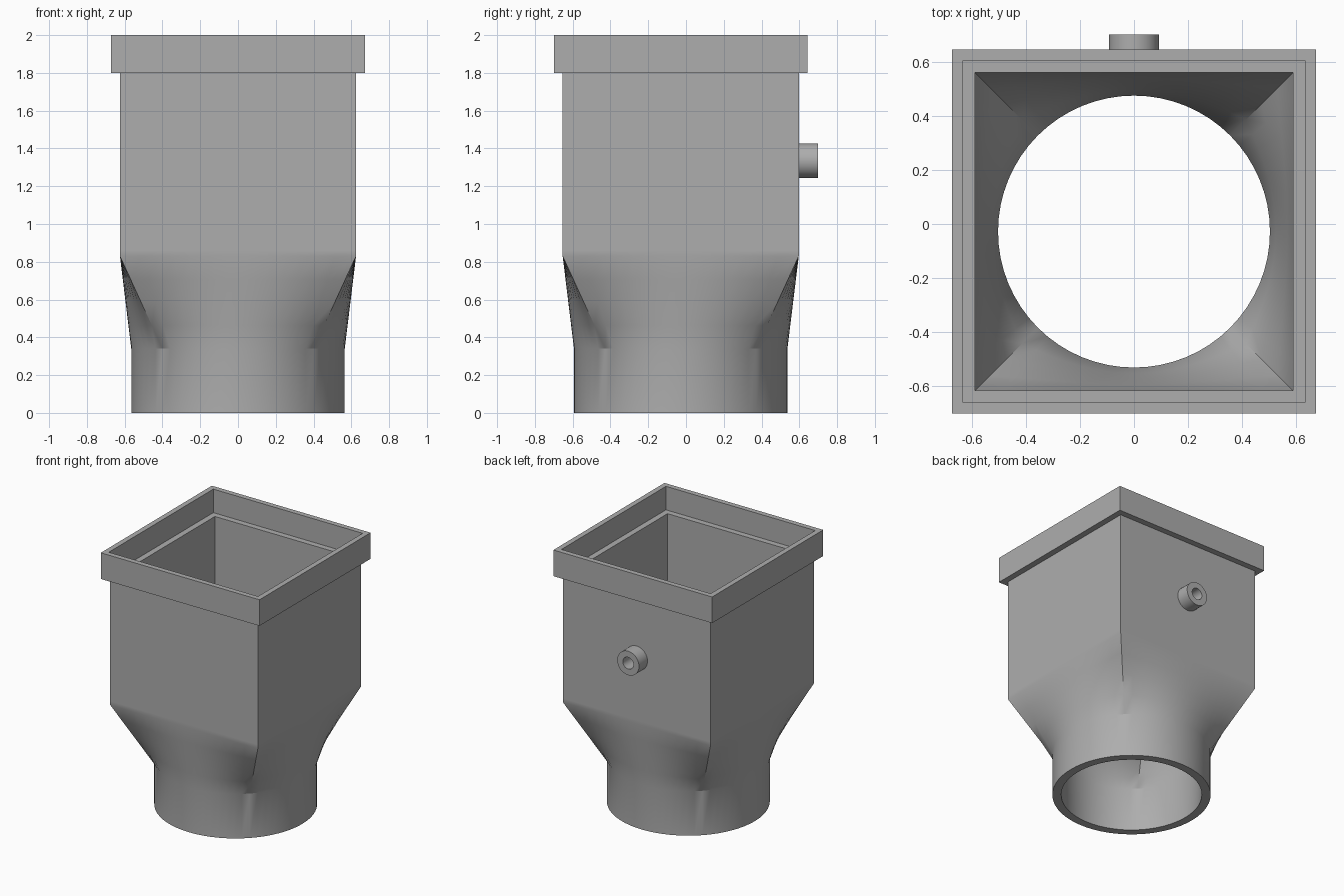
import bpy, bmesh, math

if "Cube" in bpy.data.objects:
    bpy.data.objects.remove(bpy.data.objects["Cube"], do_unlink=True)

N = 64            # segments around, a multiple of 8 so corners get a vertex
CY = -0.028       # centre of the body in y

grey = bpy.data.materials.new("grey_plastic")
grey.use_nodes = True
colour = (0.42, 0.42, 0.42, 1)
grey.diffuse_color = colour
grey.node_tree.nodes["Principled BSDF"].inputs["Base Color"].default_value = colour


def ring_points(squareness, size, z):
    """Circle radius or square half width, blended by angle."""
    pts = []
    for i in range(N):
        a = 2 * math.pi * i / N
        c, s = math.cos(a), math.sin(a)
        r = size if not squareness else size / max(abs(c), abs(s))
        pts.append((r * c, r * s + CY, z))
    return pts


def closed_loft(name, rings):
    """Skin a closed chain of rings into one hollow solid."""
    bm = bmesh.new()
    loops = [[bm.verts.new(p) for p in ring] for ring in rings]
    for k, low in enumerate(loops):
        high = loops[(k + 1) % len(loops)]
        for i in range(N):
            j = (i + 1) % N
            bm.faces.new((low[i], low[j], high[j], high[i]))
    bmesh.ops.recalc_face_normals(bm, faces=bm.faces)
    mesh = bpy.data.meshes.new(name)
    bm.to_mesh(mesh)
    bm.free()
    obj = bpy.data.objects.new(name, mesh)
    bpy.context.collection.objects.link(obj)
    mesh.materials.append(grey)
    return obj


def blend(a, b, steps):
    """Rings strictly between two rings, along straight rulings."""
    return [[tuple(p + (q - p) * k / steps for p, q in zip(u, v))
             for u, v in zip(a, b)] for k in range(1, steps)]


def transition(radius, half):
    """Round pipe rising into a square box."""
    low, high = ring_points(False, radius, 0.34), ring_points(True, half, 0.83)
    return [ring_points(False, radius, 0), low, *blend(low, high, 4), high,
            ring_points(True, half, 0.86)]


def smooth(obj):
    bpy.ops.object.select_all(action='DESELECT')
    obj.select_set(True)
    bpy.context.view_layer.objects.active = obj
    bpy.ops.object.shade_smooth_by_angle(angle=math.radians(30))


# Hopper body: outer skin, square socket rim, ledge and inner skin
rim = [(0.625, 1.8), (0.672, 1.8), (0.672, 2.0), (0.632, 2.0),
       (0.632, 1.82), (0.587, 1.82)]
body = closed_loft("hopper_body",
                   transition(0.565, 0.625)
                   + [ring_points(True, h, z) for h, z in rim]
                   + transition(0.502, 0.587)[::-1])

# Drain hole through the back wall
bpy.ops.mesh.primitive_cylinder_add(vertices=32, radius=0.045, depth=0.2,
                                    location=(0, 0.58, 1.335),
                                    rotation=(math.pi / 2, 0, 0))
cutter = bpy.context.object
cutter.name = "drain_cutter"
cutter.hide_render = True
cutter.data.materials.append(grey)
cut = body.modifiers.new("drain_hole", 'BOOLEAN')
cut.operation = 'DIFFERENCE'
cut.solver = 'EXACT'
cut.object = cutter
bpy.context.view_layer.objects.active = body
bpy.ops.object.modifier_apply(modifier=cut.name)
bpy.data.objects.remove(cutter, do_unlink=True)
smooth(body)

# Drain spout: short tube standing out from the back wall
spout = closed_loft("drain_spout", [
    [(x, z + 1.335 - CY, 0) for x, z, _ in ring_points(False, r, 0)]
    for r in (0.045, 0.092, 0.092, 0.045)])
for k, v in enumerate(spout.data.vertices):
    x, z, _ = v.co
    v.co = (x, 0.59 if k // N in (0, 1) else 0.7, z)
bm = bmesh.new()
bm.from_mesh(spout.data)
bmesh.ops.recalc_face_normals(bm, faces=bm.faces)
bm.to_mesh(spout.data)
bm.free()
smooth(spout)
